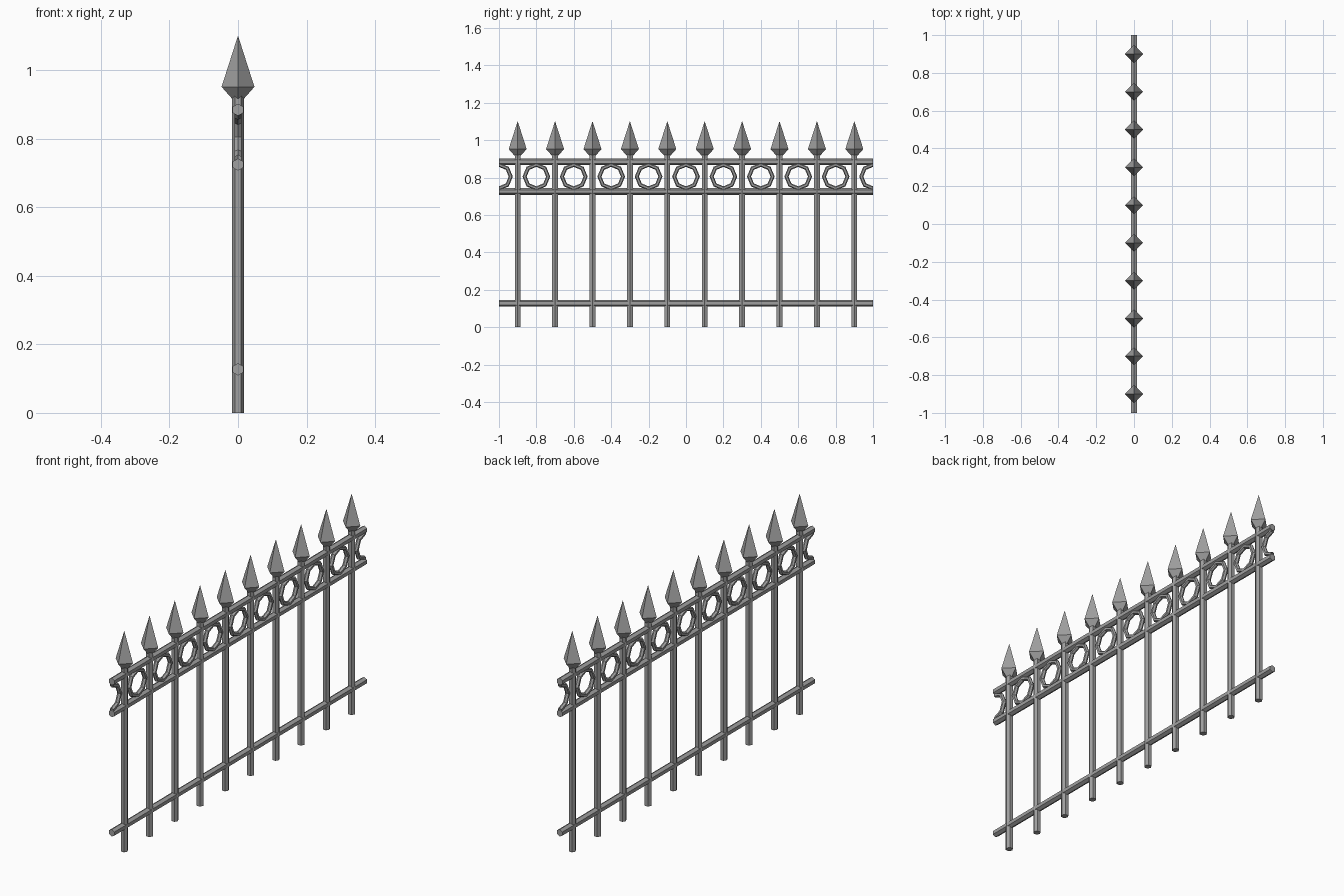
import bpy
import bmesh
from math import pi, cos, sin
from mathutils import Matrix, Vector

cube = bpy.data.objects.get("Cube")
if cube:
    bpy.data.objects.remove(cube, do_unlink=True)

iron = bpy.data.materials.new("grey_iron")
iron.use_nodes = True
IRON_COLOUR = (0.35, 0.35, 0.35, 1)
iron.diffuse_color = IRON_COLOUR
iron.node_tree.nodes["Principled BSDF"].inputs["Base Color"].default_value = IRON_COLOUR

HALF = 1.0          # half the fence length
GAP = 0.2           # spacing of posts and rings
BAR = 0.0178        # bar radius
RING_Z = 0.805


def finish(name, bm):
    bmesh.ops.recalc_face_normals(bm, faces=bm.faces)
    mesh = bpy.data.meshes.new(name)
    bm.to_mesh(mesh)
    bm.free()
    mesh.materials.append(iron)
    obj = bpy.data.objects.new(name, mesh)
    bpy.context.collection.objects.link(obj)


def lathe(bm, profile, sides, turn=0.0):
    """Closed solid around z from (radius, height) pairs."""
    loops = []
    for r, z in profile:
        loops.append([bm.verts.new((r * cos(turn + 2 * pi * i / sides),
                                    r * sin(turn + 2 * pi * i / sides), z))
                      for i in range(sides)])
    for a, b in zip(loops, loops[1:]):
        for i in range(sides):
            j = (i + 1) % sides
            bm.faces.new((a[i], a[j], b[j], b[i]))
    bm.faces.new(loops[0])
    bm.faces.new(loops[-1])


def ring(bm, centre, radius, tube, sides=8, tube_sides=6):
    """Low-poly ring standing in the yz plane."""
    loops = []
    for i in range(sides):
        a = 2 * pi * i / sides
        out = Vector((0, cos(a), sin(a)))
        loops.append([bm.verts.new(centre + out * (radius + tube * cos(t)) + Vector((tube * sin(t), 0, 0)))
                      for t in (2 * pi * k / tube_sides for k in range(tube_sides))])
    for i in range(sides):
        a, b = loops[i], loops[(i + 1) % sides]
        for k in range(tube_sides):
            m = (k + 1) % tube_sides
            bm.faces.new((a[k], a[m], b[m], b[k]))


# Upright posts with spear heads
for n in range(10):
    y = -0.9 + n * GAP
    bm = bmesh.new()
    lathe(bm, [(BAR, 0), (BAR, 0.93)], 6)
    bm.transform(Matrix.Translation((0, y, 0)))
    finish(f"post_{n + 1}", bm)

    bm = bmesh.new()
    lathe(bm, [(0.018, 0.918), (0.048, 0.952), (0.0005, 1.1)], 4)
    bm.transform(Matrix.Translation((0, y, 0)))
    finish(f"spear_head_{n + 1}", bm)

# Horizontal rails
for name, z in (("bottom_rail", 0.127), ("middle_rail", 0.725), ("top_rail", 0.885)):
    bm = bmesh.new()
    lathe(bm, [(BAR, -HALF), (BAR, HALF)], 6, pi / 6)
    bm.transform(Matrix.Translation((0, 0, z)) @ Matrix.Rotation(pi / 2, 4, 'X'))
    finish(name, bm)

# Decorative rings, the end ones cut in half
for n in range(11):
    bm = bmesh.new()
    ring(bm, Vector((0, -HALF + n * GAP, RING_Z)), 0.063, 0.011)
    for side in (-1, 1):
        bmesh.ops.bisect_plane(bm, geom=bm.verts[:] + bm.edges[:] + bm.faces[:],
                               plane_co=(0, side * HALF, 0), plane_no=(0, side, 0),
                               clear_outer=True)
    finish(f"ring_{n + 1}", bm)
